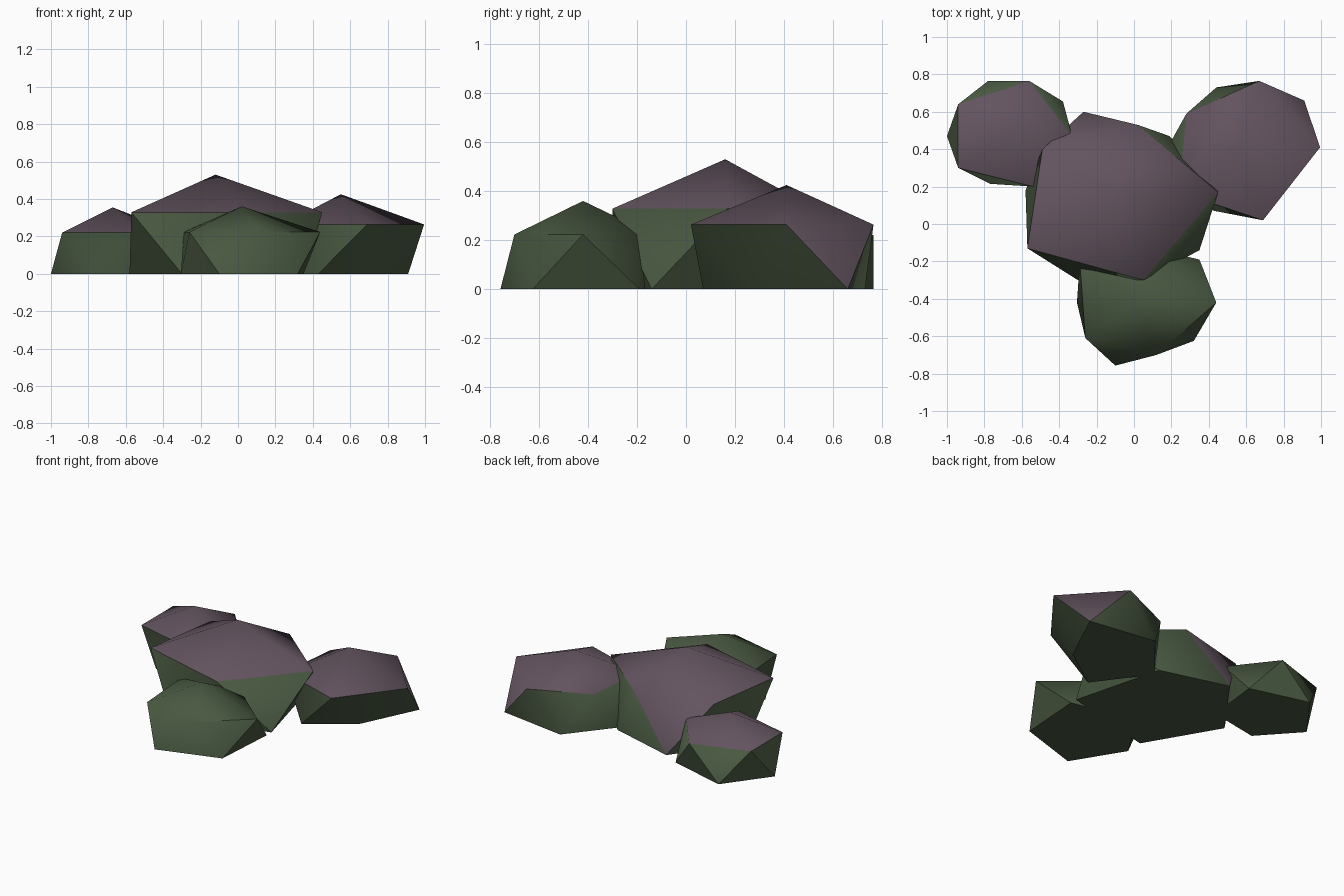
import bpy, bmesh, math

if "Cube" in bpy.data.objects:
    bpy.data.objects.remove(bpy.data.objects["Cube"])


def material(name, rgb):
    m = bpy.data.materials.new(name)
    m.diffuse_color = (*rgb, 1)
    m.use_nodes = True
    m.node_tree.nodes["Principled BSDF"].inputs["Base Color"].default_value = m.diffuse_color
    return m


moss = material("moss green", (0.066, 0.098, 0.053))
heather = material("dusky purple", (0.125, 0.088, 0.116))


def boulder(name, apex, lower, upper, capped=True):
    """Irregular half icosahedron: flat base ring, shoulder ring, apex."""
    bm = bmesh.new()
    shoulder = apex[2] * 0.62
    top = bm.verts.new(apex)
    up = [bm.verts.new((x, y, shoulder)) for x, y in upper]
    low = [bm.verts.new((x, y, 0)) for x, y in lower]
    for i in range(5):
        j = (i + 1) % 5
        bm.faces.new((top, up[i], up[j]))
        bm.faces.new((up[i], low[i], up[j]))
        bm.faces.new((up[j], low[i], low[j]))
    bm.faces.new(low[::-1])
    bmesh.ops.recalc_face_normals(bm, faces=bm.faces)
    bm.normal_update()
    # faces that look upward enough carry the purple growth
    for f in bm.faces:
        f.material_index = int(capped and f.normal.z > 0.362)
    mesh = bpy.data.meshes.new(name)
    bm.to_mesh(mesh)
    bm.free()
    mesh.materials.append(moss)
    mesh.materials.append(heather)
    ob = bpy.data.objects.new(name, mesh)
    bpy.context.collection.objects.link(ob)
    bpy.ops.object.select_all(action='DESELECT')
    ob.select_set(True)
    bpy.context.view_layer.objects.active = ob
    bpy.ops.object.shade_smooth_by_angle(angle=math.radians(45))


# rings run counter-clockwise; lower points sit between the upper ones
boulder("main_boulder", (-0.12, 0.16, 0.53),
        [(0.19, 0.47), (-0.27, 0.60), (-0.58, 0.18), (-0.30, -0.30), (0.35, -0.14)],
        [(0.45, 0.17), (0.02, 0.53), (-0.49, 0.40), (-0.57, -0.13), (0.05, -0.30)])

boulder("left_boulder", (-0.67, 0.48, 0.355),
        [(-0.38, 0.655), (-0.78, 0.765), (-1.0, 0.47), (-0.77, 0.215), (-0.42, 0.28)],
        [(-0.33, 0.47), (-0.56, 0.765), (-0.94, 0.64), (-0.94, 0.30), (-0.54, 0.20)])

boulder("right_boulder", (0.55, 0.41, 0.425),
        [(0.91, 0.66), (0.44, 0.73), (0.18, 0.41), (0.43, 0.07), (0.725, 0.275)],
        [(0.995, 0.41), (0.67, 0.765), (0.28, 0.59), (0.24, 0.17), (0.69, 0.02)])

boulder("front_boulder", (0.02, -0.42, 0.36),
        [(0.35, -0.19), (-0.10, -0.10), (-0.305, -0.42), (-0.10, -0.757), (0.32, -0.625)],
        [(0.44, -0.42), (0.11, -0.135), (-0.29, -0.20), (-0.26, -0.61), (0.12, -0.70)],
        capped=False)
